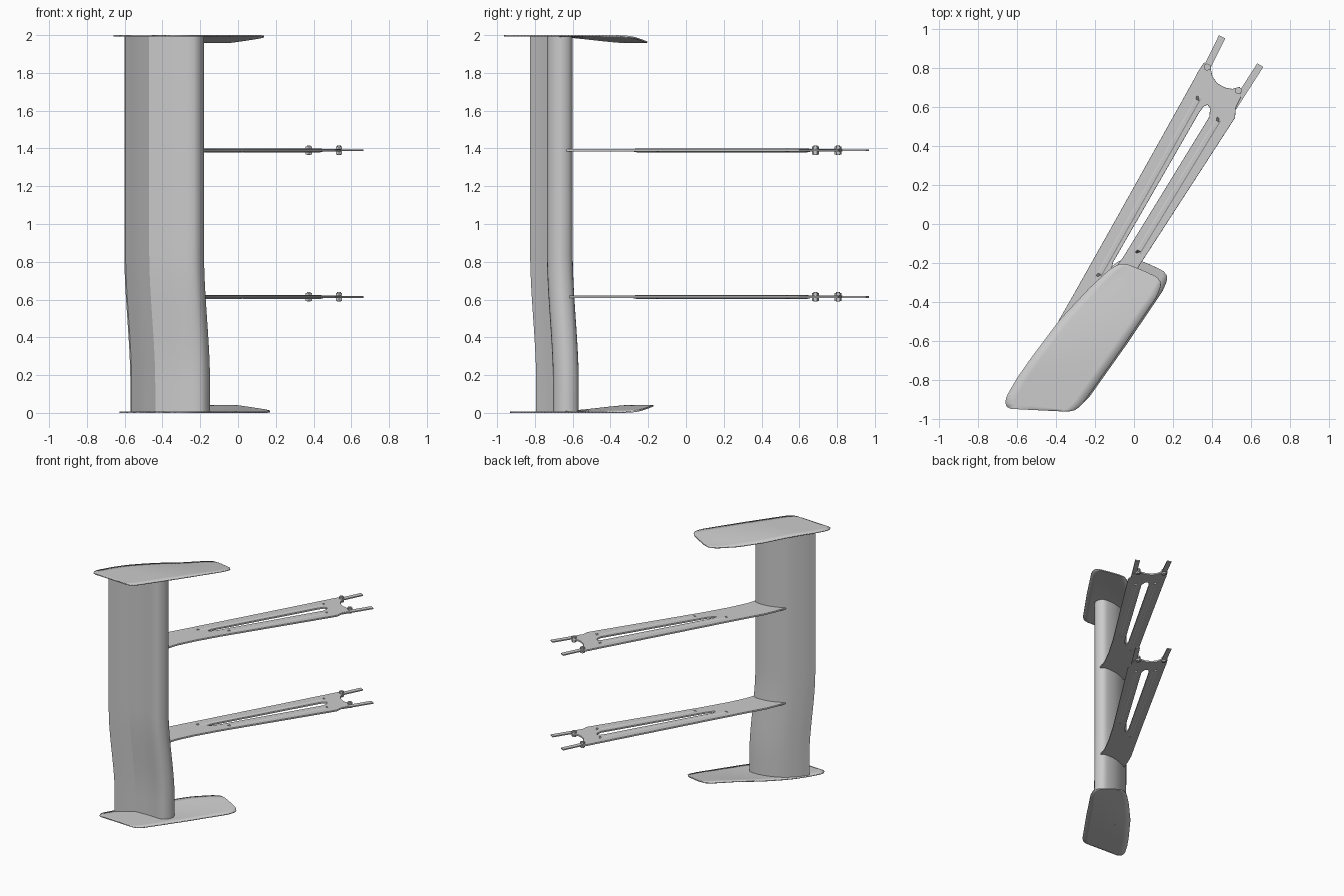
import bpy, bmesh, math
from mathutils import Vector

if "Cube" in bpy.data.objects:
    bpy.data.objects.remove(bpy.data.objects["Cube"])


def finish(name, bm, angle=30):
    bmesh.ops.recalc_face_normals(bm, faces=bm.faces)
    me = bpy.data.meshes.new(name)
    bm.to_mesh(me)
    bm.free()
    ob = bpy.data.objects.new(name, me)
    bpy.context.collection.objects.link(ob)
    smooth(ob, angle)
    return ob


def smooth(ob, angle=30):
    bpy.ops.object.select_all(action='DESELECT')
    ob.select_set(True)
    bpy.context.view_layer.objects.active = ob
    bpy.ops.object.shade_smooth_by_angle(angle=math.radians(angle))


def spline(pts, n=5):
    """Smooth open curve through the points (Catmull-Rom)."""
    p = [Vector(q) for q in pts]
    p = [2 * p[0] - p[1]] + p + [2 * p[-1] - p[-2]]
    out = []
    for i in range(1, len(p) - 2):
        a, b, c, d = p[i - 1:i + 3]
        for k in range(n):
            t = k / n
            out.append(0.5 * (2 * b + (c - a) * t + (2 * a - 5 * b + 4 * c - d) * t * t
                              + (3 * b - a - 3 * c + d) * t ** 3))
    return out + [p[-2]]


def ease(t):
    t = min(1, max(0, t))
    return t * t * (3 - 2 * t)


def resample(pts, n):
    p = [Vector(q) for q in pts]
    cum = [0]
    for a, b in zip(p, p[1:]):
        cum.append(cum[-1] + (b - a).length)
    out = []
    for k in range(n + 1):
        s = cum[-1] * k / n
        i = max(j for j in range(len(p) - 1) if cum[j] <= s + 1e-9)
        out.append(p[i].lerp(p[i + 1], min(1, (s - cum[i]) / (cum[i + 1] - cum[i]))))
    return out


# Wing: aerofoil section swept up z, shifted sideways near the bottom
tail = spline([(-0.595, -0.825), (-0.535, -0.78), (-0.47, -0.737)])
nose = spline([(-0.47, -0.737), (-0.35, -0.732), (-0.25, -0.735), (-0.205, -0.715),
               (-0.18, -0.665), (-0.2, -0.615), (-0.25, -0.6), (-0.35, -0.612),
               (-0.46, -0.662), (-0.545, -0.74), (-0.602, -0.815)])
section = tail[:-1] + nose
bm = bmesh.new()
rows = []
for i in range(41):
    z = 0.005 + 1.99 * i / 40
    s = 0.032 * ease((0.85 - z) / 0.7)
    rows.append([bm.verts.new((p.x + s, p.y + s, z)) for p in section])
m = len(section)
for a, b in zip(rows, rows[1:]):
    for j in range(m):
        k = (j + 1) % m
        bm.faces.new((a[j], a[k], b[k], b[j]))
bm.faces.new(rows[0])
bm.faces.new(rows[-1])
finish("wing", bm)

# Endplates: thin sheets whose rear inner edge curls towards the wing
left = [(-0.48, -0.955), (-0.64, -0.948), (-0.662, -0.93), (-0.655, -0.885), (-0.6, -0.79),
        (-0.53, -0.69), (-0.38, -0.49), (-0.225, -0.325), (-0.125, -0.232),
        (-0.075, -0.205), (-0.03, -0.208), (0.045, -0.238)]
right = [(-0.48, -0.955), (-0.34, -0.963), (-0.3, -0.955), (-0.265, -0.925), (-0.07, -0.65),
         (0.115, -0.375), (0.138, -0.32), (0.135, -0.29), (0.115, -0.27), (0.045, -0.238)]


def endplate(name, z0, sign, shift):
    N, M = 50, 8
    L, R = resample(left, N), resample(right, N)
    bm = bmesh.new()
    tip0 = tip1 = None
    grid = []
    for i in range(N + 1):
        row = []
        for j in range(M + 1):
            if i in (0, N) and j:
                row.append(row[0])
                continue
            p = L[i].lerp(R[i], j / M)
            # distance from the straight outer edge gives the amount of curl
            across = ((p.x + 0.265) * -0.825 + (p.y + 0.925) * 0.565) / 0.22
            curl = 0.034 * ease((p.y + 0.75) / 0.6) * max(0, across) ** 0.8
            row.append(bm.verts.new((p.x + shift, p.y + shift, z0 + sign * min(curl, 0.034))))
        grid.append(row)
    for a, b in zip(grid, grid[1:]):
        for j in range(M):
            f = list(dict.fromkeys((a[j], a[j + 1], b[j + 1], b[j])))
            if len(f) > 2:
                bm.faces.new(f)
    ob = finish(name, bm)
    mod = ob.modifiers.new("thickness", 'SOLIDIFY')
    mod.thickness, mod.offset = 0.008, 0


endplate("top_endplate", 1.996, -1, 0)
endplate("bottom_endplate", 0.004, 1, 0.032)

# Pylon outline with its long slot
outline = [(0.36, 0.825), (0.325, 0.77), (0.31, 0.74), (-0.12, -0.03), (-0.3, -0.35),
           (-0.38, -0.49), (-0.415, -0.57), (-0.45, -0.67), (-0.3, -0.67), (-0.2, -0.66),
           (-0.165, -0.55), (-0.1, -0.42), (0.01, -0.235), (0.515, 0.545), (0.52, 0.6),
           (0.545, 0.65), (0.54, 0.7), (0.505, 0.69), (0.465, 0.697), (0.425, 0.72),
           (0.4, 0.755), (0.39, 0.8)]
slot = [(0.33, 0.57), (0.355, 0.605), (0.378, 0.615), (0.393, 0.595), (0.39, 0.55),
        (-0.055, -0.175), (-0.09, -0.22), (-0.118, -0.235), (-0.11, -0.195)]


def pylon(name, z):
    cu = bpy.data.curves.new(name, 'CURVE')
    cu.dimensions, cu.fill_mode = '2D', 'BOTH'
    cu.extrude, cu.bevel_depth, cu.bevel_resolution = 0.004, 0.003, 1
    for loop in (outline, slot):
        sp = cu.splines.new('POLY')
        sp.points.add(len(loop) - 1)
        for q, (x, y) in zip(sp.points, loop):
            q.co = (x, y, 0, 1)
        sp.use_cyclic_u = True
    ob = bpy.data.objects.new(name, cu)
    ob.location.z = z
    bpy.context.collection.objects.link(ob)
    bpy.ops.object.select_all(action='DESELECT')
    ob.select_set(True)
    bpy.context.view_layer.objects.active = ob
    bpy.ops.object.convert(target='MESH')
    smooth(bpy.context.object)


def bar(name, p0, p1, z, w, h, top=1.0, taper=0.0):
    """Flat bar from p0 to p1; 'top' narrows the crest, 'taper' draws in its ends."""
    a, b = Vector(p0), Vector(p1)
    d = (b - a).normalized()
    n = Vector((-d.y, d.x))
    bm = bmesh.new()
    rings = []
    for c, e in ((a, 1), (b, -1)):
        ring = []
        for s, t in ((-1, 0), (-top, 1), (top, 1), (1, 0), (top, -1), (-top, -1)):
            q = c + n * s * w / 2 + d * e * taper * abs(t)
            ring.append(bm.verts.new((q.x, q.y, z + t * h / 2)))
        rings.append(ring)
    for j in range(6):
        k = (j + 1) % 6
        bm.faces.new((rings[0][j], rings[0][k], rings[1][k], rings[1][j]))
    bm.faces.new(rings[0])
    bm.faces.new(rings[1])
    finish(name, bm)


def bolt(name, x, y, z):
    bm = bmesh.new()
    for r, h, dz in ((0.01, 0.05, 0), (0.019, 0.014, 0.014), (0.019, 0.014, -0.014)):
        new = bmesh.ops.create_cone(bm, cap_ends=True, segments=6 if r > 0.015 else 12,
                                    radius1=r, radius2=r, depth=h)["verts"]
        bmesh.ops.translate(bm, verts=new, vec=(x, y, z + dz))
    finish(name, bm)


# Two identical supports: plate, ridges, mounting tabs and bolts
for label, z in (("lower", 0.614), ("upper", 1.39)):
    pylon(label + "_pylon", z)
    bar(label + "_front_ridge", (-0.2, -0.3), (0.35, 0.68), z, 0.05, 0.021, 0.35, 0.05)
    bar(label + "_rear_ridge", (0.0, -0.18), (0.455, 0.57), z, 0.05, 0.021, 0.35, 0.05)
    bar(label + "_front_tab", (0.34, 0.735), (0.452, 0.96), z, 0.036, 0.009)
    bar(label + "_rear_tab", (0.51, 0.6), (0.648, 0.815), z, 0.036, 0.009)
    bolt(label + "_front_bolt", 0.375, 0.805, z)
    bolt(label + "_rear_bolt", 0.535, 0.685, z)
